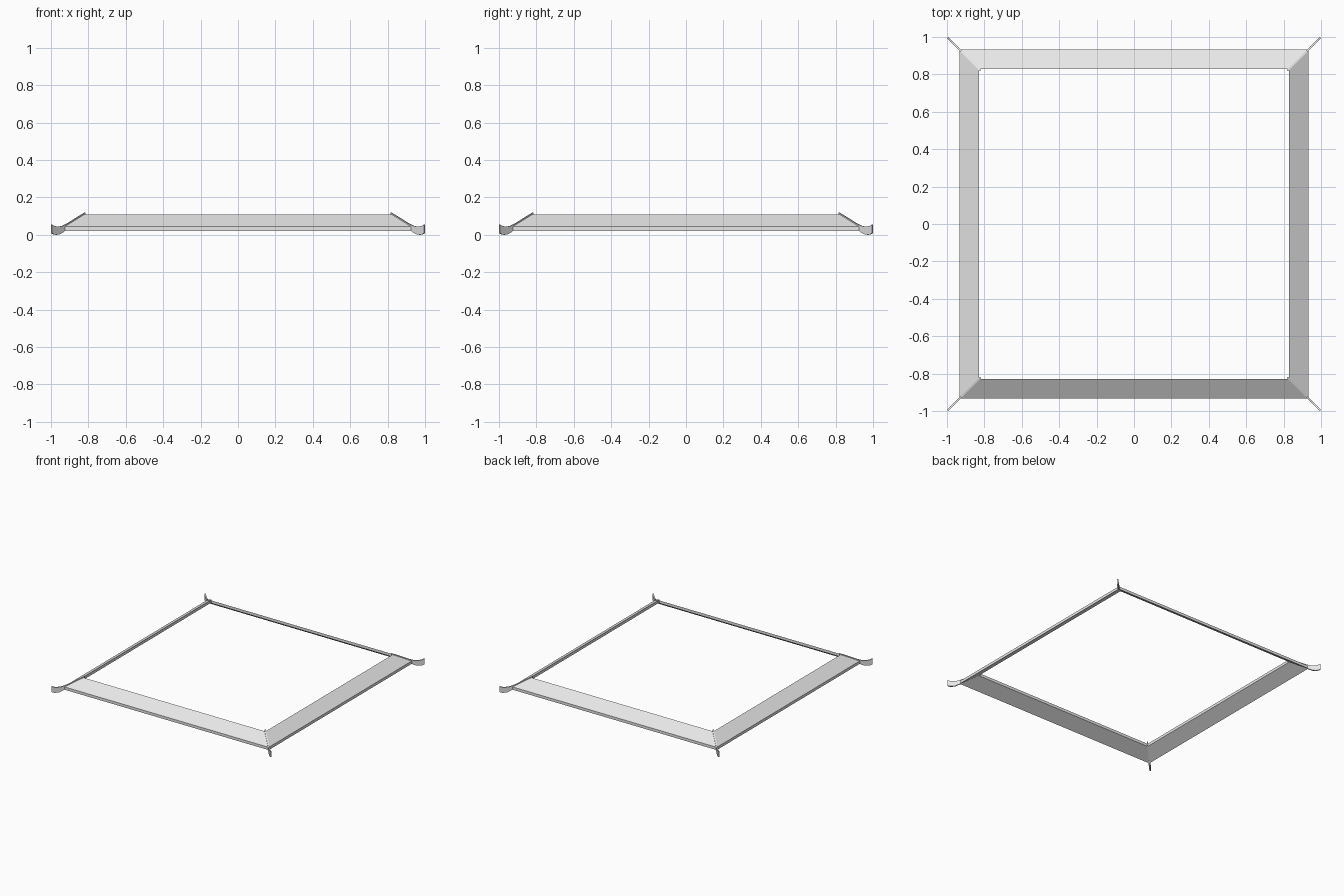
import bpy
import bmesh
import math
from mathutils import Vector, Matrix

cube = bpy.data.objects.get("Cube")
if cube:
    bpy.data.objects.remove(cube, do_unlink=True)

# Single pale grey material
grey = bpy.data.materials.new("pale_grey")
grey.use_nodes = True
grey.diffuse_color = (0.8, 0.8, 0.8, 1)
grey.node_tree.nodes["Principled BSDF"].inputs["Base Color"].default_value = (0.8, 0.8, 0.8, 1)


def make_object(name, bm):
    bmesh.ops.recalc_face_normals(bm, faces=bm.faces)
    mesh = bpy.data.meshes.new(name)
    bm.to_mesh(mesh)
    bm.free()
    mesh.materials.append(grey)
    obj = bpy.data.objects.new(name, mesh)
    bpy.context.collection.objects.link(obj)
    return obj


# Sloping eaves: a slab section (half width, height) carried round a mitred square
section = [(0.932, 0.021), (0.932, 0.044), (0.83, 0.108), (0.83, 0.085)]
corners = [(-1, -1), (1, -1), (1, 1), (-1, 1)]
bm = bmesh.new()
rings = [[bm.verts.new((sx * r, sy * r, z)) for r, z in section] for sx, sy in corners]
for i, ring in enumerate(rings):
    following = rings[(i + 1) % 4]
    for j in range(4):
        k = (j + 1) % 4
        bm.faces.new((ring[j], following[j], following[k], ring[k]))
make_object("eaves", bm)

# Hip ridges: thin upright strips on the diagonals, with upturned tips
ridge_top = [(0.82, 0.118), (0.915, 0.059), (0.935, 0.049), (0.955, 0.044),
             (0.972, 0.044), (0.986, 0.048), (0.997, 0.055)]
ridge_bottom = [(0.997, 0.008), (0.985, 0.002), (0.972, 0.0), (0.955, 0.003),
                (0.935, 0.015), (0.915, 0.031), (0.82, 0.09)]
half_thickness = 0.005


def make_ridge(name, angle):
    bm = bmesh.new()
    side = Vector((1, -1, 0)).normalized() * half_thickness
    outline = [Vector((r, r, z)) for r, z in ridge_top + ridge_bottom]
    near = [bm.verts.new(p + side) for p in outline]
    far = [bm.verts.new(p - side) for p in outline]
    bm.faces.new(near)
    bm.faces.new(list(reversed(far)))
    for i in range(len(outline)):
        k = (i + 1) % len(outline)
        bm.faces.new((near[i], far[i], far[k], near[k]))
    bmesh.ops.rotate(bm, verts=bm.verts, cent=(0, 0, 0),
                     matrix=Matrix.Rotation(angle, 3, "Z"))
    return make_object(name, bm)


for i, place in enumerate(("back_left", "back_right", "front_right", "front_left")):
    make_ridge(place + "_ridge", i * math.pi / 2)
